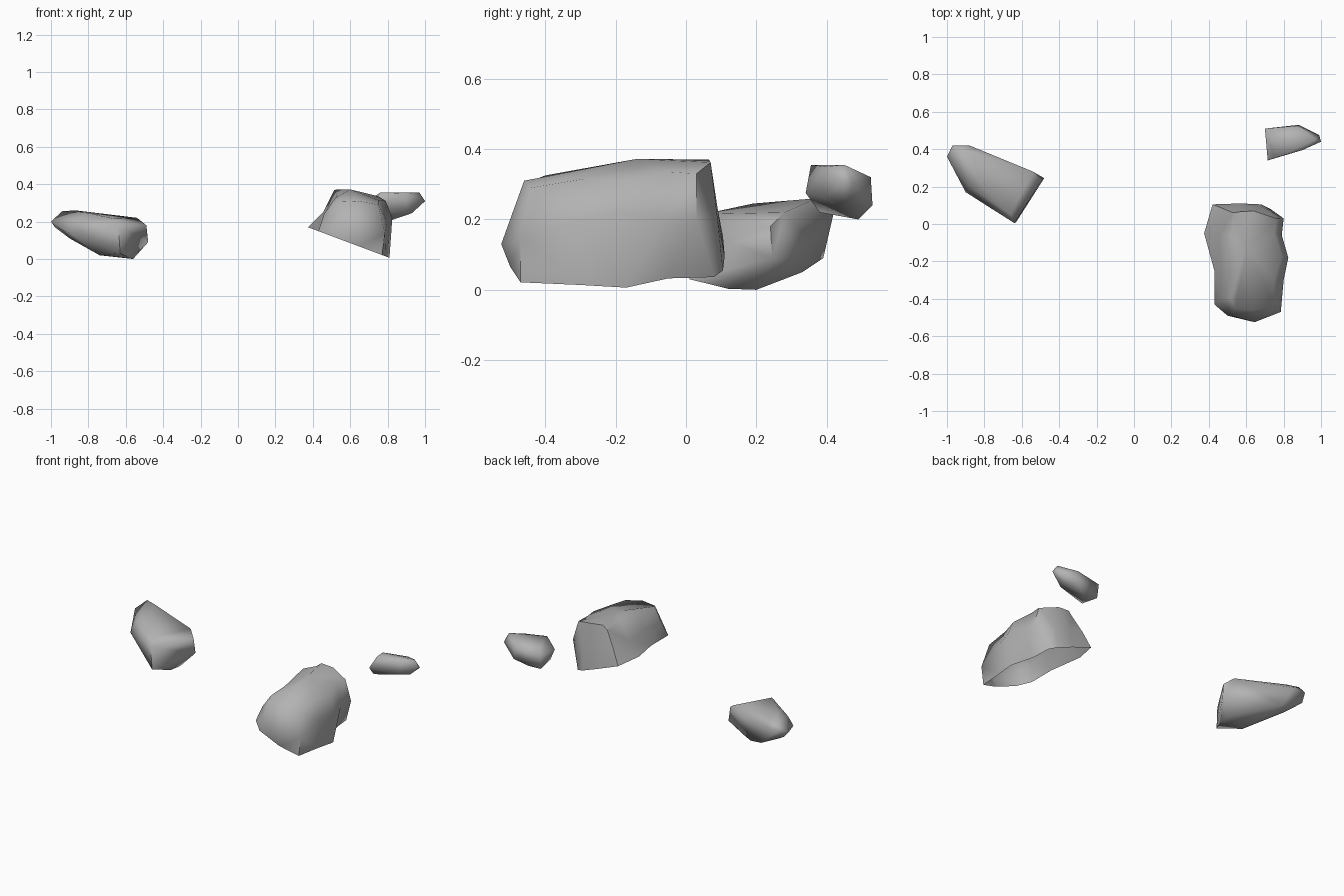
import bpy
import bmesh
import math

default_cube = bpy.data.objects.get("Cube")
if default_cube:
    bpy.data.objects.remove(default_cube, do_unlink=True)

# One plain stone colour
stone = bpy.data.materials.new("stone_grey")
stone.use_nodes = True
stone_colour = (0.45, 0.45, 0.45, 1)
stone.diffuse_color = stone_colour
stone.node_tree.nodes["Principled BSDF"].inputs["Base Color"].default_value = stone_colour


def finish_rock(name, mesh_builder, crease_degrees):
    """Turn a bmesh into a shaded stone object."""
    bmesh.ops.recalc_face_normals(mesh_builder, faces=mesh_builder.faces[:])
    mesh = bpy.data.meshes.new(name)
    mesh_builder.to_mesh(mesh)
    mesh_builder.free()
    mesh.materials.append(stone)
    rock = bpy.data.objects.new(name, mesh)
    bpy.context.collection.objects.link(rock)
    bpy.ops.object.select_all(action="DESELECT")
    rock.select_set(True)
    bpy.context.view_layer.objects.active = rock
    bpy.ops.object.shade_smooth_by_angle(angle=math.radians(crease_degrees))
    return rock


def hull_rock(name, corners, crease_degrees):
    """Wrap a convex stone around its corner points."""
    mesh_builder = bmesh.new()
    for corner in corners:
        mesh_builder.verts.new(corner)
    result = bmesh.ops.convex_hull(mesh_builder, input=mesh_builder.verts[:])
    unused = {item for item in result["geom_interior"] + result["geom_unused"]
              if isinstance(item, bmesh.types.BMVert)}
    bmesh.ops.delete(mesh_builder, geom=list(unused), context="VERTS")
    return finish_rock(name, mesh_builder, crease_degrees)


def ring_rock(name, rings, crown, crease_degrees):
    """Loft a craggy shell, open underneath, capped by a crown point."""
    mesh_builder = bmesh.new()
    loops = [[mesh_builder.verts.new(point) for point in ring] for ring in rings]
    peak = mesh_builder.verts.new(crown)
    count = len(loops[0])
    for index in range(count):
        following = (index + 1) % count
        for lower, upper in zip(loops, loops[1:]):
            mesh_builder.faces.new((lower[index], lower[following],
                                    upper[following], upper[index]))
        mesh_builder.faces.new((loops[-1][index], loops[-1][following], peak))
    bmesh.ops.triangulate(mesh_builder, faces=mesh_builder.faces[:])
    return finish_rock(name, mesh_builder, crease_degrees)


def tilted_base(x, y):
    """Place a base point on the sloping rim of the large rock."""
    return (x, y, 0.31 - 0.375 * x)


# Large rock: sloping rim, craggy waist and narrower top
base_outline = [
    (.42, .105), (.57, .11), (.68, .105), (.73, .08), (.74, -.05),
    (.81, -.17), (.79, -.3), (.77, -.47), (.65, -.5), (.5, -.49),
    (.43, -.43), (.43, -.25), (.375, -.05),
]
waist = [
    (.47, .085, .25), (.57, .09, .23), (.69, .09, .2), (.8, .03, .2),
    (.79, -.06, .2), (.825, -.18, .22), (.8, -.3, .2), (.785, -.47, .14),
    (.645, -.525, .13), (.52, -.49, .2), (.46, -.4, .24),
    (.47, -.25, .25), (.455, -.06, .25),
]
shoulder = [
    (.53, .06, .345), (.56, .065, .37), (.64, .07, .362), (.76, .03, .33),
    (.75, -.05, .335), (.79, -.17, .31), (.75, -.29, .315), (.75, -.44, .29),
    (.64, -.46, .31), (.54, -.45, .305), (.52, -.4, .325),
    (.53, -.27, .34), (.515, -.06, .37),
]
ring_rock("large_rock",
          [[tilted_base(x, y) for x, y in base_outline], waist, shoulder],
          (.6, -.14, .372), 62)

# Medium rock: broad flat end tapering to a blunt tip
hull_rock("medium_rock", [
    (-.64, .005, .18), (-.63, .01, .03), (-.48, .245, .09), (-.49, .24, .18),
    (-.54, .28, .22), (-.66, .05, .215), (-.57, .12, .003), (-.56, .2, 0),
    (-.74, .12, .02), (-.9, .17, .14), (-.88, .2, .21), (-1, .36, .2),
    (-.98, .38, .17), (-.97, .42, .22), (-.94, .4, .255), (-.88, .42, .22),
    (-.87, .37, .26), (-.9, .3, .11), (-.82, .39, .09), (-.7, .33, .05),
    (-.8, .19, .245),
], 75)

# Small rock: flat end and a rounded point
hull_rock("small_rock", [
    (.7, .51, .3), (.705, .5, .21), (.76, .355, .355), (.715, .34, .275),
    (.72, .38, .22), (.73, .46, .335), (.88, .53, .24), (.87, .525, .32),
    (.97, .45, .355), (.99, .475, .3), (1, .44, .31), (.9, .395, .26),
    (.93, .46, .245), (.8, .49, .2), (.9, .395, .35),
], 80)
